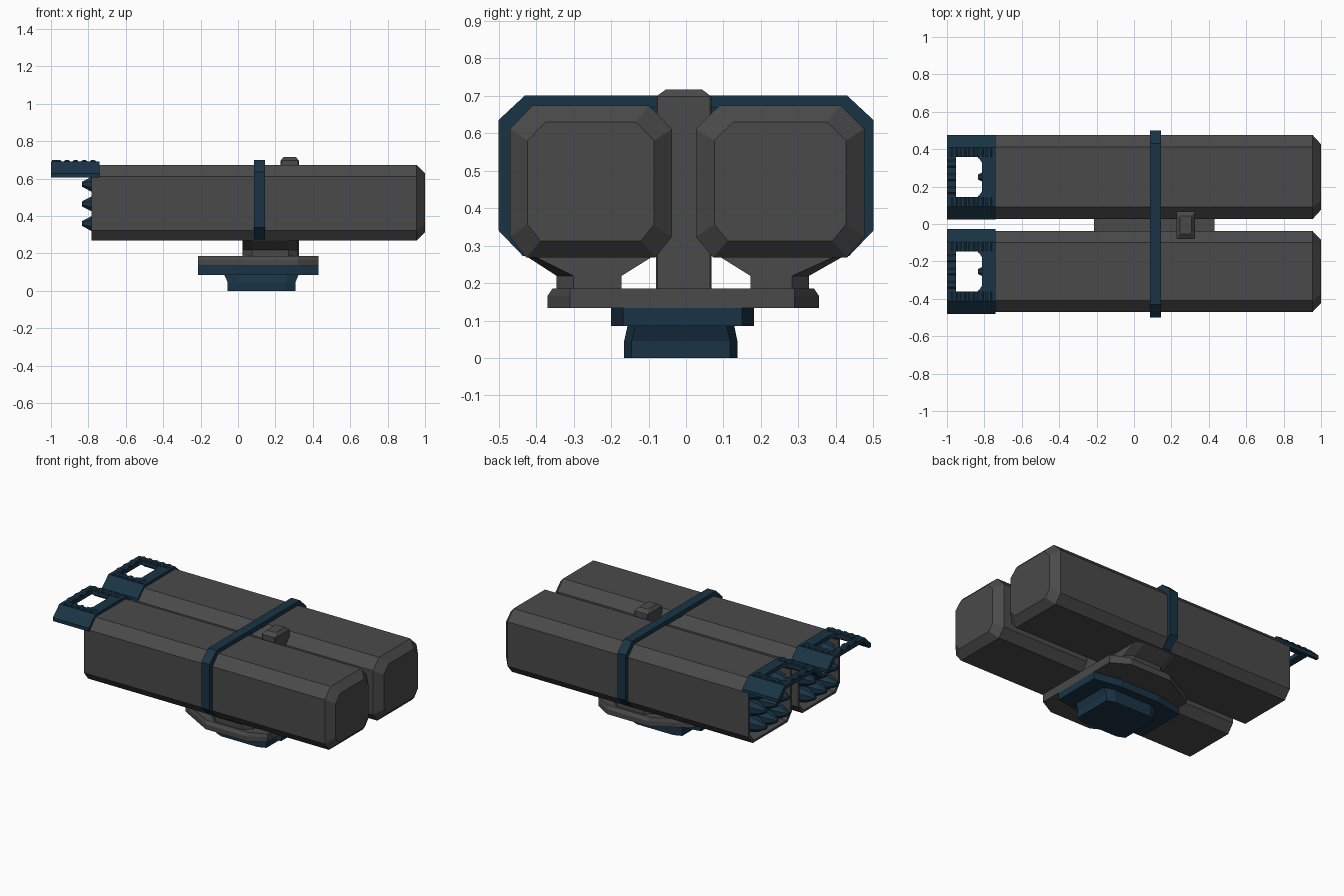
import bpy, bmesh, math

if "Cube" in bpy.data.objects:
    bpy.data.objects.remove(bpy.data.objects["Cube"])


def material(name, colour):
    m = bpy.data.materials.new(name)
    m.diffuse_color = (*colour, 1)
    m.use_nodes = True
    m.node_tree.nodes["Principled BSDF"].inputs["Base Color"].default_value = m.diffuse_color
    return m


blue = material("dark_blue", (0.010, 0.034, 0.060))
grey = material("dark_grey", (0.068, 0.068, 0.068))


def loft(name, rings, mat=grey):
    """Skin a stack of equal-length point rings and cap both ends."""
    bm = bmesh.new()
    vs = [[bm.verts.new(p) for p in r] for r in rings]
    n = len(vs[0])
    for a, b in zip(vs, vs[1:]):
        for i in range(n):
            j = (i + 1) % n
            bm.faces.new((a[i], a[j], b[j], b[i]))
    bm.faces.new(vs[0])
    bm.faces.new(vs[-1])
    bmesh.ops.recalc_face_normals(bm, faces=bm.faces)
    me = bpy.data.meshes.new(name)
    bm.to_mesh(me)
    bm.free()
    ob = bpy.data.objects.new(name, me)
    bpy.context.collection.objects.link(ob)
    me.materials.append(mat)
    return ob


def prism_x(name, yz, x0, x1, mat=grey):
    return loft(name, [[(x, y, z) for y, z in yz] for x in (x0, x1)], mat)


def octagon(x0, x1, y0, y1, cx, cy, z):
    """Chamfered rectangle in plan."""
    return [(x0 + cx, y0, z), (x1 - cx, y0, z), (x1, y0 + cy, z), (x1, y1 - cy, z),
            (x1 - cx, y1, z), (x0 + cx, y1, z), (x0, y1 - cy, z), (x0, y0 + cy, z)]


# Cross-section of a pod about its own middle
SECTION = [(-.155, .203), (.155, .203), (.216, .14), (.216, -.148),
           (.172, -.203), (-.172, -.203), (-.216, -.148), (-.216, .14)]
MID_Z = 0.471


def pod_ring(x, cy, s, wide):
    return [(x, cy + y * s * wide, MID_Z + z * s) for y, z in SECTION]


for side, cy, wide in (("front", -0.254, 1), ("back", 0.251, 1.04)):
    # Launcher pod with a recessed open end and a bevelled closed end
    loft(side + "_pod", [pod_ring(x, cy, s, wide) for x, s in
                         ((-.60, .9), (-.783, .93), (-.783, 1), (.955, 1), (1.0, .78))])

    # Nine rockets in a grid
    for row in range(3):
        for col in range(3):
            y, z = cy + (col - 1) * .115, .36 + row * .105
            rings = [[(x, y + r * math.cos(math.pi * (k + .5) / 4),
                       z + r * math.sin(math.pi * (k + .5) / 4)) for k in range(8)]
                     for x, r in ((-.60, .052), (-.735, .052), (-.785, .042), (-.835, .014))]
            loft(f"{side}_rocket_{row}_{col}", rings, blue)

    # Visor: two folded side rails joined by a front bar and a rear plate
    for s in (-1, 1):
        rail = [(.226, .606), (.226, .628), (.158, .692), (.107, .692), (.107, .666), (.15, .666), (.205, .606)]
        prism_x(f"{side}_visor_rail", [(cy + s * y, z) for y, z in rail], -1, -.74, blue)
        # Ridges along the rail
        for k in range(5):
            x = -.96 + k * .046
            loft(f"{side}_rail_ridge",
                 [[(x - .02, y, .69), (x - .008, y, .70), (x + .008, y, .70), (x + .02, y, .69)]
                  for y in (cy + s * .109, cy + s * .152)], blue)
        # Angled filler in the window corner
        loft(f"{side}_window_corner",
             [[(-.812, cy + s * .11, z), (-.812, cy + s * .075, z), (-.835, cy + s * .11, z)]
              for z in (.667, .691)], blue)
    for part, x0, x1 in (("front_bar", -1, -.952), ("rear_plate", -.812, -.74)):
        prism_x(f"{side}_visor_{part}", [(cy - .11, .666), (cy + .11, .666), (cy + .11, .692), (cy - .11, .692)],
                x0, x1, blue)
    # Ridges along the front bar
    for k in range(3):
        y = cy + (k - 1) * .07
        prism_x(f"{side}_bar_ridge", [(y - .022, .69), (y - .012, .70), (y + .012, .70), (y + .022, .69)],
                -.995, -.955, blue)

    # Flared bracket under the pod, outer corners cut
    s = math.copysign(1, cy)
    out, wing = (.345, .43) if s < 0 else (.328, .425)
    loft(side + "_bracket",
         [[(.025, s * a, z), (.322, s * a, z), (.322, s * (b - c), z),
           (.27, s * b, z), (.075, s * b, z), (.025, s * (b - c), z)]
          for a, b, c, z in ((.172, out, .045, .18), (.172, out, .045, .219), (.084, wing, .02, .274))])

# Strap over both pods
half = [(.43, .70), (.50, .635), (.50, .34), (.435, .272), (.42, .272), (.465, .34), (.465, .61), (.41, .668)]
strap = half + [(-y, z) for y, z in reversed(half)]
prism_x("strap", strap, .085, .145, blue)

# Centre post with a bevelled cap
loft("centre_post", [octagon(.228, .325, -.08, .068, .004, .004, .18),
                     octagon(.228, .325, -.08, .068, .004, .004, .697),
                     octagon(.245, .308, -.053, .042, .004, .004, .717)])


# Turntable plate, corners cut deeper at the open end
def plate_ring(z, i):
    return [(.025, -.37 + i, z), (.32, -.37 + i, z), (.43, -.31, z), (.43, .29, z),
            (.32, .355 - i, z), (.025, .355 - i, z), (-.215, .22, z), (-.215, -.235, z)]


loft("turntable_plate", [plate_ring(.133, 0), plate_ring(.165, 0), plate_ring(.186, .014)])

# Blue collar and foot
loft("collar", [octagon(-.215, .43, -.20, .182, .18, .032, z) for z in (.086, .134)], blue)
loft("foot", [octagon(-.055, .307, -.165, .137, .05, .02, 0),
              octagon(-.055, .307, -.165, .137, .05, .02, .045),
              octagon(-.075, .325, -.155, .128, .06, .02, .09)], blue)
